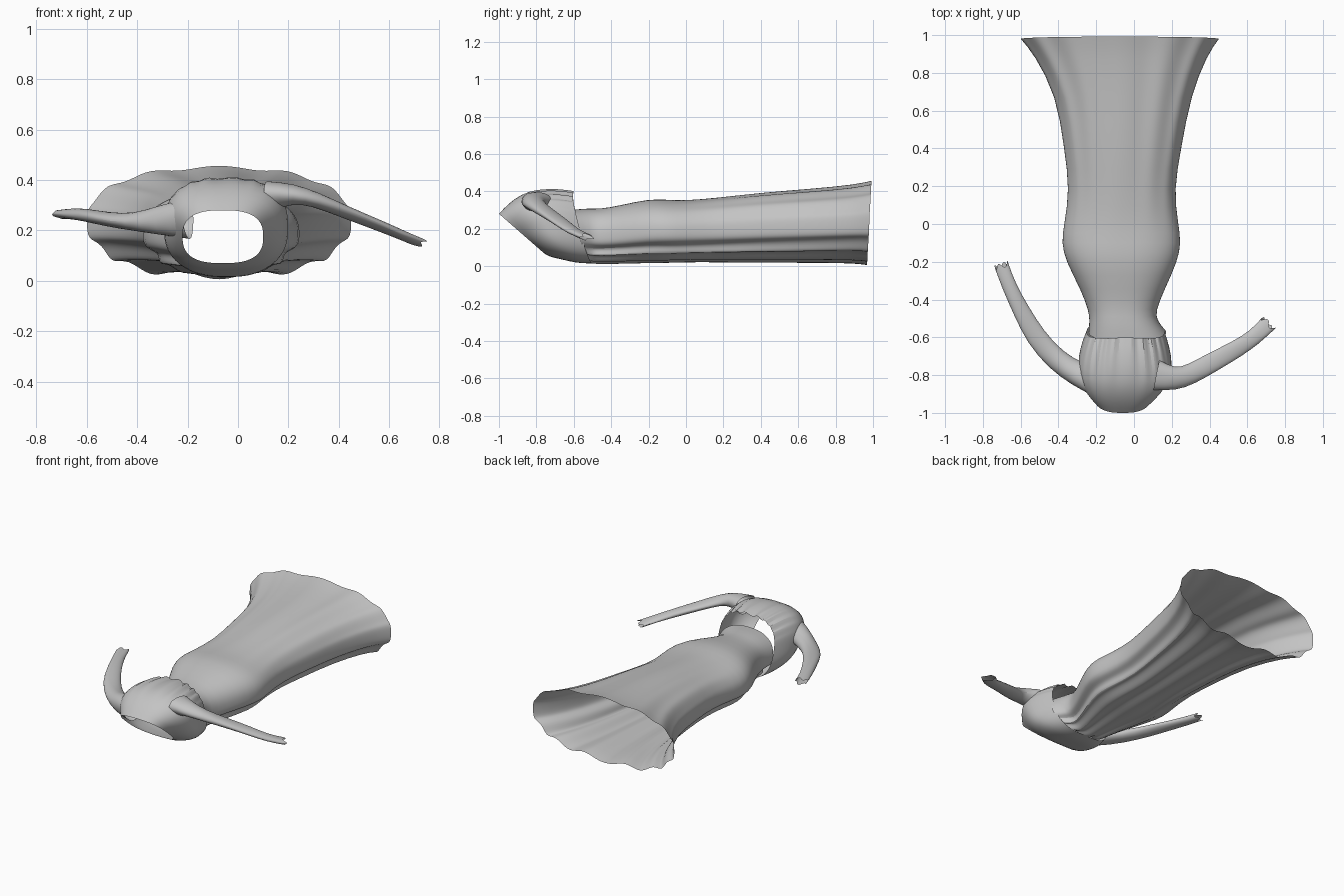
import bpy
from math import sin, cos, pi, copysign, exp
from mathutils import Vector

if "Cube" in bpy.data.objects:
    bpy.data.objects.remove(bpy.data.objects["Cube"])

cloth = bpy.data.materials.new("grey cloth")
cloth.use_nodes = True
grey = (0.55, 0.55, 0.55, 1)
cloth.diffuse_color = grey
bsdf = cloth.node_tree.nodes["Principled BSDF"]
bsdf.inputs["Base Color"].default_value = grey
bsdf.inputs["Roughness"].default_value = 0.8


def loft(name, rings):
    """Join rings of points into an open smooth tube."""
    n = len(rings[0])
    verts = [p for ring in rings for p in ring]
    faces = []
    for r in range(len(rings) - 1):
        for k in range(n):
            a, b = r * n + k, r * n + (k + 1) % n
            faces.append((a, b, b + n, a + n))
    mesh = bpy.data.meshes.new(name)
    mesh.from_pydata(verts, [], faces)
    mesh.materials.append(cloth)
    obj = bpy.data.objects.new(name, mesh)
    bpy.context.collection.objects.link(obj)
    obj.modifiers.new("smooth", "SUBSURF").levels = 1
    bpy.ops.object.select_all(action="DESELECT")
    obj.select_set(True)
    bpy.context.view_layer.objects.active = obj
    bpy.ops.object.shade_smooth_by_angle(angle=0.7)
    return obj


def spow(v, e):
    return copysign(abs(v) ** e, v)


def slanted_ring(x0, x1, top, bottom, power, fold, n=72):
    """Rounded ring between a top (y, z) and a bottom (y, z); fold offsets it."""
    points = []
    for k in range(n):
        t = 2 * pi * k / n
        c, s = spow(cos(t), power), spow(sin(t), power)
        u = (s + 1) / 2
        dx, dy, dz = fold(t)
        points.append(((x0 + x1) / 2 + (x1 - x0) / 2 * c + dx,
                       bottom[0] + (top[0] - bottom[0]) * u + dy,
                       bottom[1] + (top[1] - bottom[1]) * u + dz))
    return points


# Skirt: y, left edge, right edge, top height, bottom height
skirt_rows = [
    (0.98, -0.60, 0.45, 0.45, 0.01), (0.90, -0.53, 0.39, 0.43, 0.02),
    (0.68, -0.41, 0.30, 0.41, 0.02), (0.40, -0.37, 0.25, 0.39, 0.02),
    (0.18, -0.34, 0.21, 0.365, 0.02), (0.00, -0.37, 0.235, 0.35, 0.02),
    (-0.10, -0.385, 0.25, 0.355, 0.015), (-0.20, -0.36, 0.23, 0.36, 0.015),
    (-0.35, -0.28, 0.16, 0.325, 0.01), (-0.46, -0.24, 0.115, 0.305, 0.01),
    (-0.52, -0.235, 0.12, 0.31, 0.01), (-0.62, -0.24, 0.17, 0.30, 0.02)]


def skirt_fold(y):
    flare = max(0, min(1, (y + 0.1) / 1.1))

    def fold(t):
        under = max(0, -sin(t))
        # Soft pleats on top, deeper ones on the underside, a groove low on each side
        pleat = 0.008 * flare * sin(13 * t) + 0.02 * under * (1 + cos(14 * t)) * 0.5
        groove = 0.03 * exp(-((sin(t) + 0.45) / 0.16) ** 2) * (1 - 0.4 * flare)
        edge = 0.012 * sin(t) if y > 0.95 else 0
        return -groove * copysign(1, cos(t)), edge, pleat
    return fold


rings = []
for y, x0, x1, top, bottom in skirt_rows:
    low_y = y if y > -0.5 else y * 0.3 - 0.34
    rings.append(slanted_ring(x0, x1, (y, top), (low_y, bottom), 0.85, skirt_fold(y)))
loft("skirt", rings)

# Bodice: left, right, top (y, z), bottom (y, z); from the loose flap to the neck rim
bodice_rows = [
    (-0.25, 0.16, (-0.60, 0.395), (-0.50, 0.015)),
    (-0.275, 0.18, (-0.68, 0.41), (-0.56, 0.015)),
    (-0.295, 0.20, (-0.80, 0.41), (-0.62, 0.025)),
    (-0.295, 0.20, (-0.88, 0.385), (-0.68, 0.04)),
    (-0.27, 0.16, (-0.95, 0.335), (-0.73, 0.05)),
    (-0.22, 0.10, (-1.00, 0.28), (-0.76, 0.07))]


def bodice_fold(i):
    loose = max(0, 1 - i / 3)

    def fold(t):
        above = max(0, sin(t))
        return 0, -0.02 * loose * abs(cos(t)), 0.014 * loose * above * sin(22 * t)
    return fold


loft("bodice", [slanted_ring(*row, 0.75, bodice_fold(i))
                for i, row in enumerate(bodice_rows)])


# Sleeves: flattened tubes along a path of x, y, z, half width, half thickness
def sleeve(name, path, n=20):
    rings = []
    for i, (x, y, z, wide, thick) in enumerate(path):
        a = Vector(path[max(i - 1, 0)][:3])
        b = Vector(path[min(i + 1, len(path) - 1)][:3])
        along = (b - a).normalized()
        side = along.cross(Vector((0, 0, 1))).normalized()
        up = side.cross(along)
        ring = []
        for k in range(n):
            t = 2 * pi * k / n
            ripple = 1 + 0.08 * sin(3 * t + 2 * i)
            p = Vector((x, y, z)) + side * wide * ripple * cos(t) + up * thick * ripple * sin(t)
            if i == len(path) - 1:
                p += along * 0.018 * sin(4 * t)
            ring.append(p)
        rings.append(ring)
    return loft(name, rings)


sleeve("left_sleeve", [
    (0.12, -0.80, 0.34, 0.08, 0.06), (0.22, -0.82, 0.345, 0.06, 0.04),
    (0.30, -0.80, 0.325, 0.055, 0.03), (0.42, -0.73, 0.275, 0.052, 0.024),
    (0.55, -0.655, 0.225, 0.046, 0.022), (0.64, -0.60, 0.185, 0.042, 0.018),
    (0.71, -0.53, 0.155, 0.045, 0.016)])
sleeve("right_sleeve", [
    (-0.20, -0.83, 0.25, 0.08, 0.08), (-0.30, -0.80, 0.24, 0.065, 0.06),
    (-0.41, -0.72, 0.23, 0.058, 0.034), (-0.52, -0.60, 0.245, 0.055, 0.028),
    (-0.60, -0.46, 0.262, 0.045, 0.025), (-0.66, -0.33, 0.265, 0.038, 0.022),
    (-0.70, -0.22, 0.265, 0.038, 0.018)])
